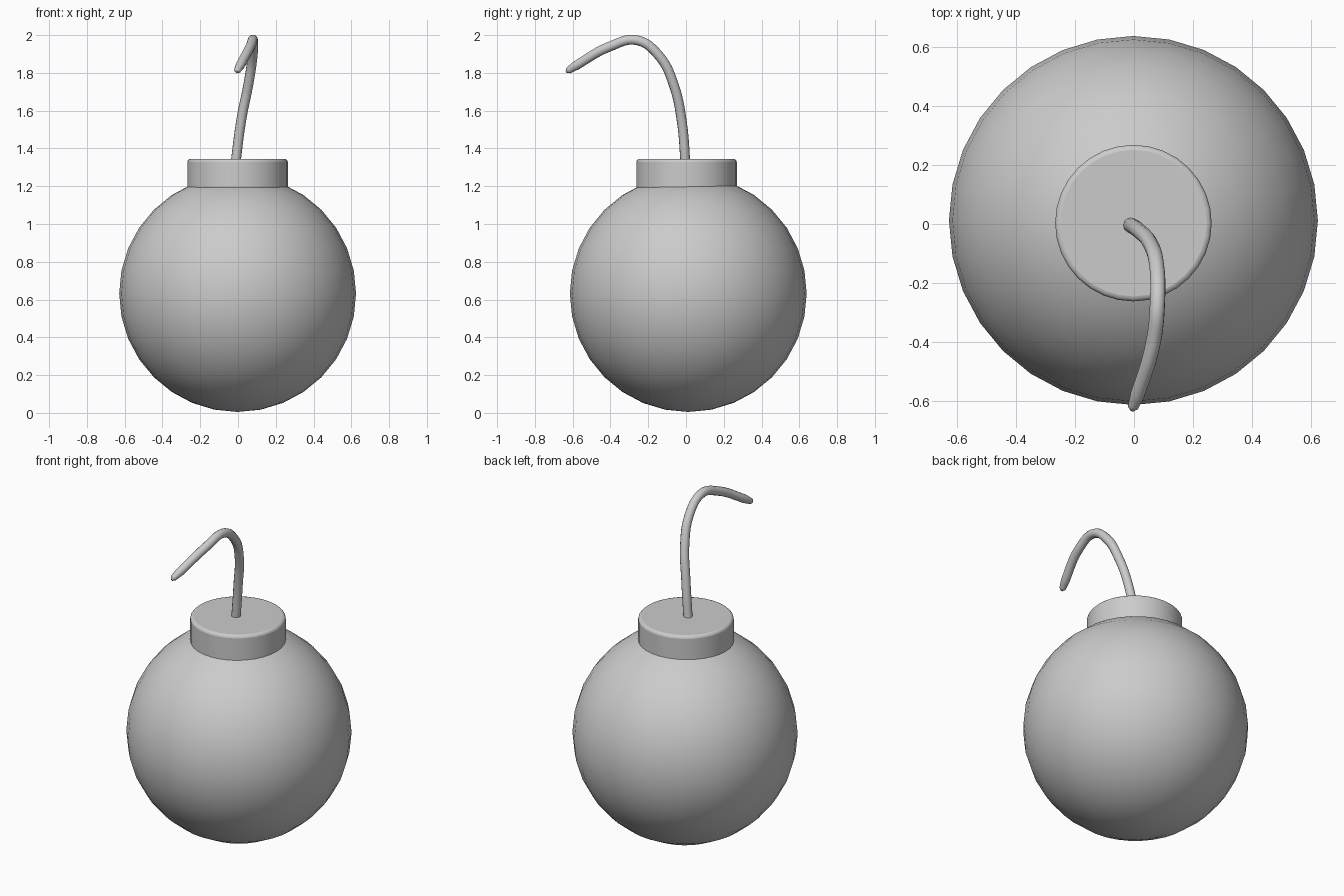
import bpy

if "Cube" in bpy.data.objects:
    bpy.data.objects.remove(bpy.data.objects["Cube"])

# Round body
bpy.ops.mesh.primitive_uv_sphere_add(segments=32, ring_count=16, radius=0.627,
                                     location=(-0.002, 0.012, 0.632))
body = bpy.context.object
body.name = "round_body"
bpy.ops.object.shade_smooth()

# Cap: short cylinder with softened rims, sunk into the body
bpy.ops.mesh.primitive_cylinder_add(vertices=32, radius=0.266, depth=0.24,
                                    location=(-0.002, 0.003, 1.225))
cap = bpy.context.object
cap.name = "neck_cap"
bevel = cap.modifiers.new("rim", 'BEVEL')
bevel.width = 0.017
bevel.segments = 3
bevel.limit_method = 'ANGLE'
bpy.ops.object.shade_smooth_by_angle()

# Fuse: bent tube, (x, y, z, radius scale), tapering at the tip
path = [(-0.018, 0.0, 1.28, 1), (0.018, -0.024, 1.555, 1),
        (0.055, -0.066, 1.74, 1), (0.077, -0.14, 1.887, 1),
        (0.08, -0.26, 1.973, 1), (0.066, -0.4, 1.941, 1),
        (0.012, -0.58, 1.84, 0.95), (-0.003, -0.622, 1.813, 0.7),
        (-0.006, -0.634, 1.805, 0.25)]
curve = bpy.data.curves.new("fuse", 'CURVE')
curve.dimensions = '3D'
curve.bevel_depth = 0.026
curve.bevel_resolution = 4
curve.resolution_u = 6
curve.use_fill_caps = True
spline = curve.splines.new('BEZIER')
spline.bezier_points.add(len(path) - 1)
for point, (x, y, z, r) in zip(spline.bezier_points, path):
    point.co = (x, y, z)
    point.radius = r
    point.handle_left_type = point.handle_right_type = 'AUTO'
fuse = bpy.data.objects.new("fuse", curve)
bpy.context.collection.objects.link(fuse)
